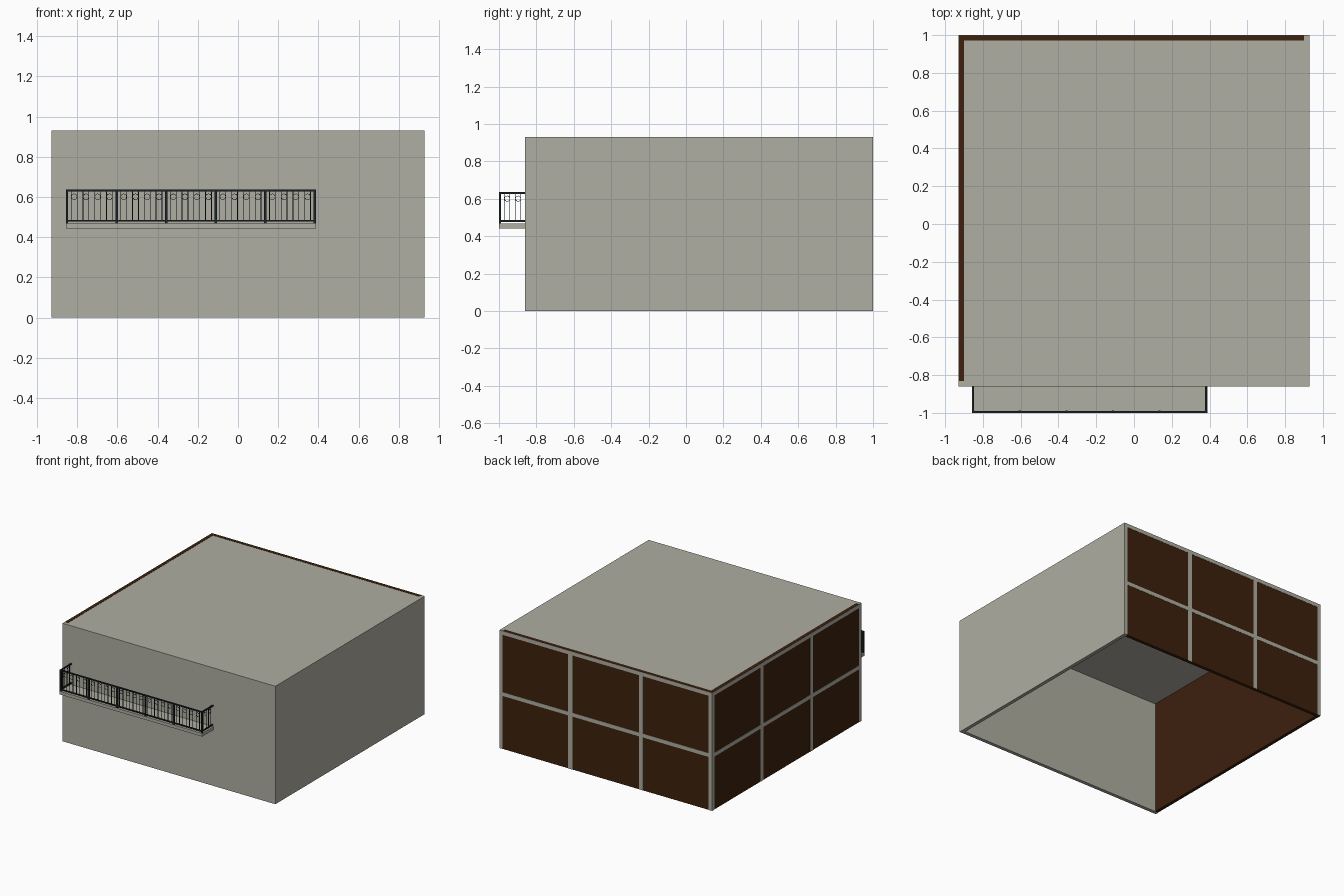
import bpy, bmesh, math
from mathutils import Matrix, Vector

if "Cube" in bpy.data.objects:
    bpy.data.objects.remove(bpy.data.objects["Cube"])


def material(name, rgb):
    m = bpy.data.materials.new(name)
    m.diffuse_color = (*rgb, 1)
    m.use_nodes = True
    m.node_tree.nodes["Principled BSDF"].inputs["Base Color"].default_value = m.diffuse_color
    return m


CONCRETE = material("warm grey concrete", (0.43, 0.425, 0.36))
BROWN = material("dark brown panel", (0.047, 0.015, 0.004))
IRON = material("black iron", (0.012, 0.018, 0.019))


def add_box(bm, lo, hi):
    lo, hi = Vector(lo), Vector(hi)
    size = hi - lo
    mat = Matrix.Translation((lo + hi) / 2) @ Matrix.Diagonal((*size, 1))
    bmesh.ops.create_cube(bm, size=1, matrix=mat)


def add_ring(bm, center, along_x, radius=0.0145, tube=0.0018, segs=12, sides=4):
    # small torus standing upright in the railing plane
    side = Vector((1, 0, 0)) if along_x else Vector((0, 1, 0))
    normal = Vector((0, 1, 0)) if along_x else Vector((1, 0, 0))
    rows = []
    for i in range(segs):
        a = 2 * math.pi * i / segs
        out = side * math.cos(a) + Vector((0, 0, math.sin(a)))
        rows.append([bm.verts.new(Vector(center) + out * (radius + tube * math.cos(b))
                                  + normal * tube * math.sin(b))
                     for b in (2 * math.pi * (j + 0.5) / sides for j in range(sides))])
    for i in range(segs):
        r, s = rows[i], rows[(i + 1) % segs]
        for j in range(sides):
            k = (j + 1) % sides
            bm.faces.new((r[j], s[j], s[k], r[k]))


def finish(name, bm, mat):
    bmesh.ops.recalc_face_normals(bm, faces=bm.faces[:])
    me = bpy.data.meshes.new(name)
    bm.to_mesh(me)
    bm.free()
    me.materials.append(mat)
    ob = bpy.data.objects.new(name, me)
    bpy.context.collection.objects.link(ob)


def boxes(name, mat, *pairs):
    bm = bmesh.new()
    for lo, hi in pairs:
        add_box(bm, lo, hi)
    finish(name, bm, mat)


X, Y0, Y1, H, T = 0.928, -0.86, 1.0, 0.93, 0.028
E = 0.002  # panel setback behind the frame

# Concrete shell, open underneath
boxes("roof", CONCRETE, ((-X, Y0, H - 0.03), (X, Y1, H)))
boxes("front_wall", CONCRETE, ((-X, Y0, 0), (X, Y0 + T, H - 0.03)))
boxes("right_wall", CONCRETE, ((X - T, Y0 + T, 0), (X, Y1, H - 0.03)))

# Brown panel walls, showing as a strip on the roof
boxes("left_panel_wall", BROWN, ((-X + E, Y0 + T, 0), (-X + T, Y1 - E, H + 0.0015)))
boxes("back_panel_wall", BROWN, ((-X + T, Y1 - T, 0), (X - T, Y1 - E, H + 0.0015)))

# Grey frame bars on the panel walls
W, D = 0.0175, 0.006
back = [((-X, Y1 - D, 0.418), (X - T, Y1, 0.448))]
left = [((-X, Y0 + T, 0.418), (-X + D, Y1, 0.448))]
for i in (1, 2):
    x = -X + 2 * X * i / 3
    y = Y0 + (Y1 - Y0) * i / 3
    back.append(((x - W, Y1 - D, 0), (x + W, Y1, H - 0.03)))
    left.append(((-X, y - W, 0), (-X + D, y + W, H - 0.03)))
back.append(((-X, Y1 - D, 0), (-X + 0.03, Y1, H - 0.03)))
left.append(((-X, Y1 - 0.03, 0), (-X + D, Y1, H - 0.03)))
boxes("back_frame", CONCRETE, *back)
boxes("left_frame", CONCRETE, *left)

# Balcony slab
BX0, BX1, BY, BZ = -0.857, 0.388, -1.0, 0.467
boxes("balcony_slab", CONCRETE, ((BX0, BY, 0.442), (BX1, Y0, BZ)))

# Railing: rails, posts, balusters and rings
P, TOP = 0.006, 0.636
rail = bmesh.new()


def rail_run(start, length, fixed, along_x, rings, post_ends):
    def pt(u, v, z):
        return (u, v, z) if along_x else (v, u, z)

    def bar(u0, u1, half, z0, z1):
        add_box(rail, pt(u0, fixed - half, z0), pt(u1, fixed + half, z1))

    end = start + length
    bar(start, end, 0.005, TOP - 0.009, TOP)
    bar(start, end, 0.004, 0.477, 0.486)
    for u in post_ends:
        bar(u - P, u + P, P, BZ, TOP)
    pitch = 0.0585
    mid = (start + end) / 2
    for i in range(rings):
        c = mid + (i - (rings - 1) / 2) * pitch
        add_ring(rail, pt(c, fixed, 0.601), along_x)
        for s in (-1, 1):
            u = c + s * pitch / 4
            bar(u - 0.0018, u + 0.0018, 0.0018, 0.482, TOP - 0.004)


x0, x1, yf = BX0 + P, BX1 - P, BY + P
bay = (x1 - x0) / 5
for b in range(5):
    s = x0 + b * bay
    rail_run(s, bay, yf, True, 4, [s] if b < 4 else [s, s + bay])
for x in (x0, x1):
    rail_run(yf, Y0 - yf, x, False, 2, [])
finish("balcony_railing", rail, IRON)
